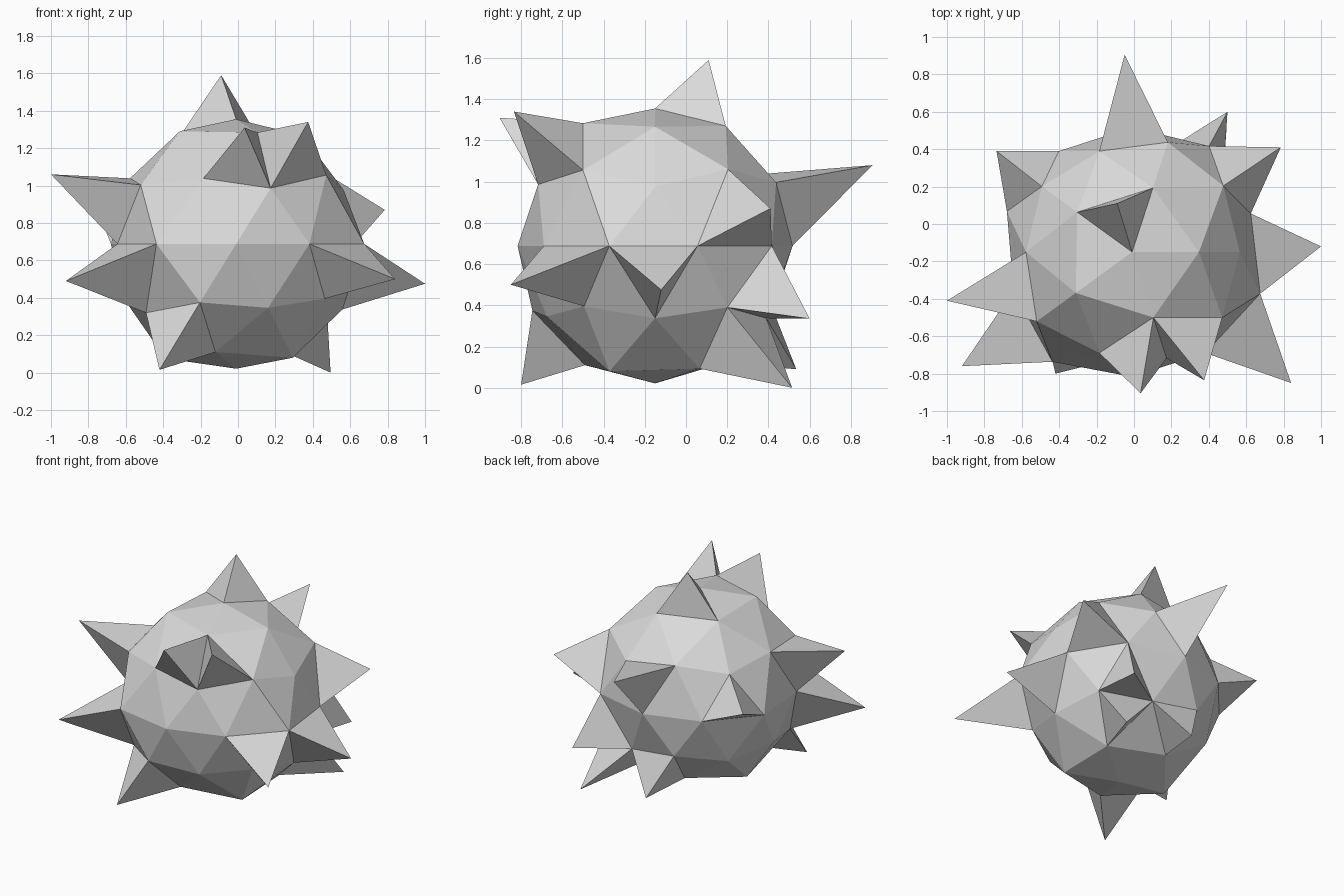
import bpy, bmesh
from mathutils import Vector

if "Cube" in bpy.data.objects:
    bpy.data.objects.remove(bpy.data.objects["Cube"])

CENTRE = Vector((-0.01, -0.15, 0.688))
RADIUS = 0.667

# Spike tips, one per chosen face of the ball
TIPS = [
    (-0.09, 0.11, 1.59), (0.035, -0.905, 1.31), (0.375, -0.835, 1.34),
    (-1.0, -0.41, 1.06), (0.785, 0.41, 0.87), (0.84, -0.85, 0.50),
    (1.0, -0.12, 0.475), (-0.92, -0.76, 0.49), (-0.42, -0.80, 0.015),
    (0.495, 0.515, 0.0), (-0.05, 0.535, 0.09), (-0.05, 0.905, 1.08),
    (0.50, 0.60, 0.335), (-0.735, 0.39, 0.83),
]

# Uneven corners of the ball: rough direction, then distance from the centre
BUMPS = [
    (-.43, -.31, .85, .708), (.16, -.5, .85, .70), (.53, 0, .85, .68),
    (.16, .5, .85, .685), (-.43, .31, .85, .69), (-.72, -.53, .45, .705),
    (.69, -.5, .53, .70), (.28, .85, .45, .69), (.69, .5, .53, .708),
    (.89, 0, .45, .643), (-.59, -.81, 0, .725), (-.95, .31, 0, .704),
    (.59, .81, 0, .70), (.95, -.31, 0, .72), (-.28, -.85, -.45, .70),
    (-.69, -.5, -.53, .70), (.26, -.81, -.53, .65), (.43, -.31, -.85, .715),
    (-.16, -.5, -.85, .68), (-.53, 0, -.85, .72), (.43, .31, -.85, .70),
    (.72, -.53, -.45, .655),
]

grey = bpy.data.materials.new("plain grey")
grey.diffuse_color = (0.7, 0.7, 0.7, 1)
grey.use_nodes = True
grey.node_tree.nodes["Principled BSDF"].inputs["Base Color"].default_value = grey.diffuse_color

# Faceted ball
bm = bmesh.new()
bmesh.ops.create_icosphere(bm, subdivisions=2, radius=RADIUS)
ball_verts = list(bm.verts)
ball_faces = list(bm.faces)


def nearest_face(tip):
    """Ball face lying under a spike tip."""
    d = (tip - CENTRE).normalized()
    return max(ball_faces, key=lambda f: d.dot(f.calc_center_median().normalized()))


# Pull each chosen face out into a three-sided spike
for tip in map(Vector, TIPS):
    face = nearest_face(tip)
    ball_faces.remove(face)
    result = bmesh.ops.poke(bm, faces=[face])
    result["verts"][0].co = tip - CENTRE

# Make the ball uneven
for x, y, z, dist in BUMPS:
    d = Vector((x, y, z))
    corner = max(ball_verts, key=lambda v: d.dot(v.co.normalized()))
    corner.co = corner.co.normalized() * dist

bmesh.ops.translate(bm, verts=bm.verts, vec=CENTRE)
bmesh.ops.recalc_face_normals(bm, faces=bm.faces)
mesh = bpy.data.meshes.new("spiked_ball")
bm.to_mesh(mesh)
bm.free()
mesh.materials.append(grey)
ball = bpy.data.objects.new("spiked_ball", mesh)
bpy.context.collection.objects.link(ball)
